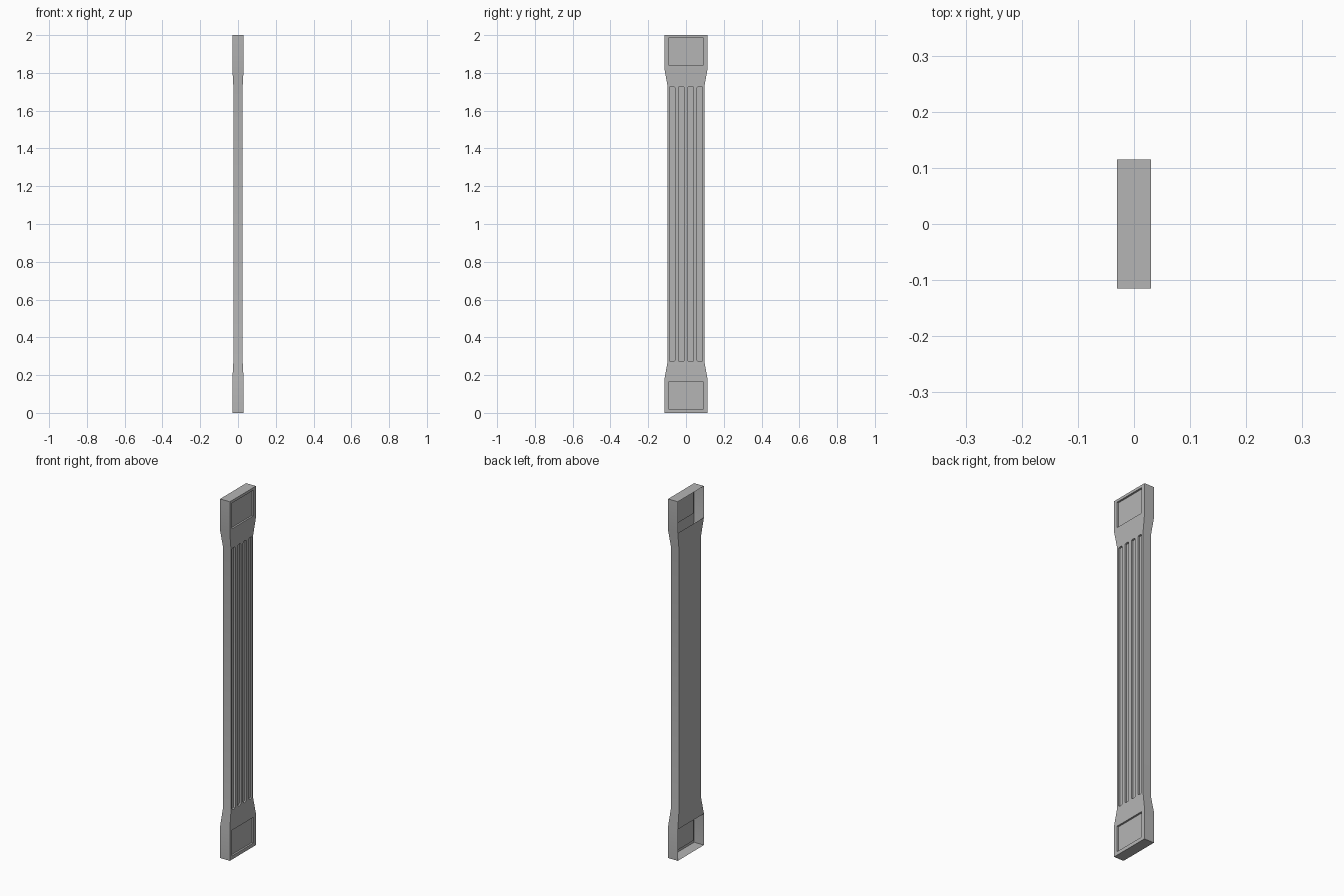
import bpy, bmesh, math

if "Cube" in bpy.data.objects:
    bpy.data.objects.remove(bpy.data.objects["Cube"])

HALF_X, HALF_Y = 0.03, 0.115      # end block half sizes
SHAFT_X, SHAFT_Y = 0.025, 0.0985  # shaft half sizes
DEPTH = 0.01                      # recess depth


def make_object(name, bm):
    bmesh.ops.recalc_face_normals(bm, faces=bm.faces)
    mesh = bpy.data.meshes.new(name)
    bm.to_mesh(mesh)
    bm.free()
    obj = bpy.data.objects.new(name, mesh)
    bpy.context.collection.objects.link(obj)
    return obj


def outline(cy, cz, hy, hz, r=0, steps=2):
    """Rectangle in the yz plane, with rounded corners when r > 0."""
    corners = ((1, 1), (-1, 1), (-1, -1), (1, -1))
    if r == 0:
        return [(cy + a * hy, cz + b * hz) for a, b in corners]
    pts = []
    for q, (a, b) in enumerate(corners):
        for i in range(steps + 1):
            t = math.pi / 2 * (q + i / steps)
            pts.append((cy + a * (hy - r) + r * math.cos(t), cz + b * (hz - r) + r * math.sin(t)))
    return pts


def add_prism(bm, pts, x0, x1):
    face = bm.faces.new([bm.verts.new((x0, y, z)) for y, z in pts])
    ext = bmesh.ops.extrude_face_region(bm, geom=[face])
    for v in ext["geom"]:
        if isinstance(v, bmesh.types.BMVert):
            v.co.x = x1


# Pilaster body: lofted end blocks, tapers and shaft
bm = bmesh.new()
rings = []
for z, hx, hy in ((0, HALF_X, HALF_Y), (0.175, HALF_X, HALF_Y), (0.265, SHAFT_X, SHAFT_Y),
                  (1.735, SHAFT_X, SHAFT_Y), (1.825, HALF_X, HALF_Y), (2, HALF_X, HALF_Y)):
    rings.append([bm.verts.new((a * hx, b * hy, z))
                  for a, b in ((1, 1), (-1, 1), (-1, -1), (1, -1))])
for lo, hi in zip(rings, rings[1:]):
    for i in range(4):
        j = (i + 1) % 4
        bm.faces.new((lo[i], lo[j], hi[j], hi[i]))
bm.faces.new(rings[0])
bm.faces.new(rings[-1])
pilaster = make_object("pilaster", bm)

# Cutters: four flutes and a square panel in each end block
bm = bmesh.new()
for y in (-0.0735, -0.0245, 0.0245, 0.0735):
    add_prism(bm, outline(y, 1, 0.0145, 0.729, 0.009), SHAFT_X - DEPTH, 0.06)
for z in (0.0915, 1.9135):
    add_prism(bm, outline(0, z, 0.0935, 0.0715), HALF_X - DEPTH, 0.06)
cutter = make_object("recess_cutter", bm)
cutter.hide_render = True

mod = pilaster.modifiers.new("recesses", "BOOLEAN")
mod.operation = "DIFFERENCE"
mod.solver = "EXACT"
mod.object = cutter
bpy.context.view_layer.objects.active = pilaster
bpy.ops.object.modifier_apply(modifier=mod.name)
bpy.data.objects.remove(cutter)

# Open backs of the two end blocks
bm = bmesh.new()
bm.from_mesh(pilaster.data)
backs = [f for f in bm.faces if f.normal.x < -0.9
         and abs(f.calc_center_median().z - 1) > 0.85]
bmesh.ops.delete(bm, geom=backs, context="FACES")
bm.to_mesh(pilaster.data)
bm.free()

# Dark grey stone, soft shading across the tapers
stone = bpy.data.materials.new("dark_grey")
stone.diffuse_color = (0.46, 0.46, 0.46, 1)
stone.use_nodes = True
stone.node_tree.nodes["Principled BSDF"].inputs["Base Color"].default_value = stone.diffuse_color
pilaster.data.materials.clear()
pilaster.data.materials.append(stone)
pilaster.select_set(True)
bpy.ops.object.shade_smooth_by_angle(angle=math.radians(30))
